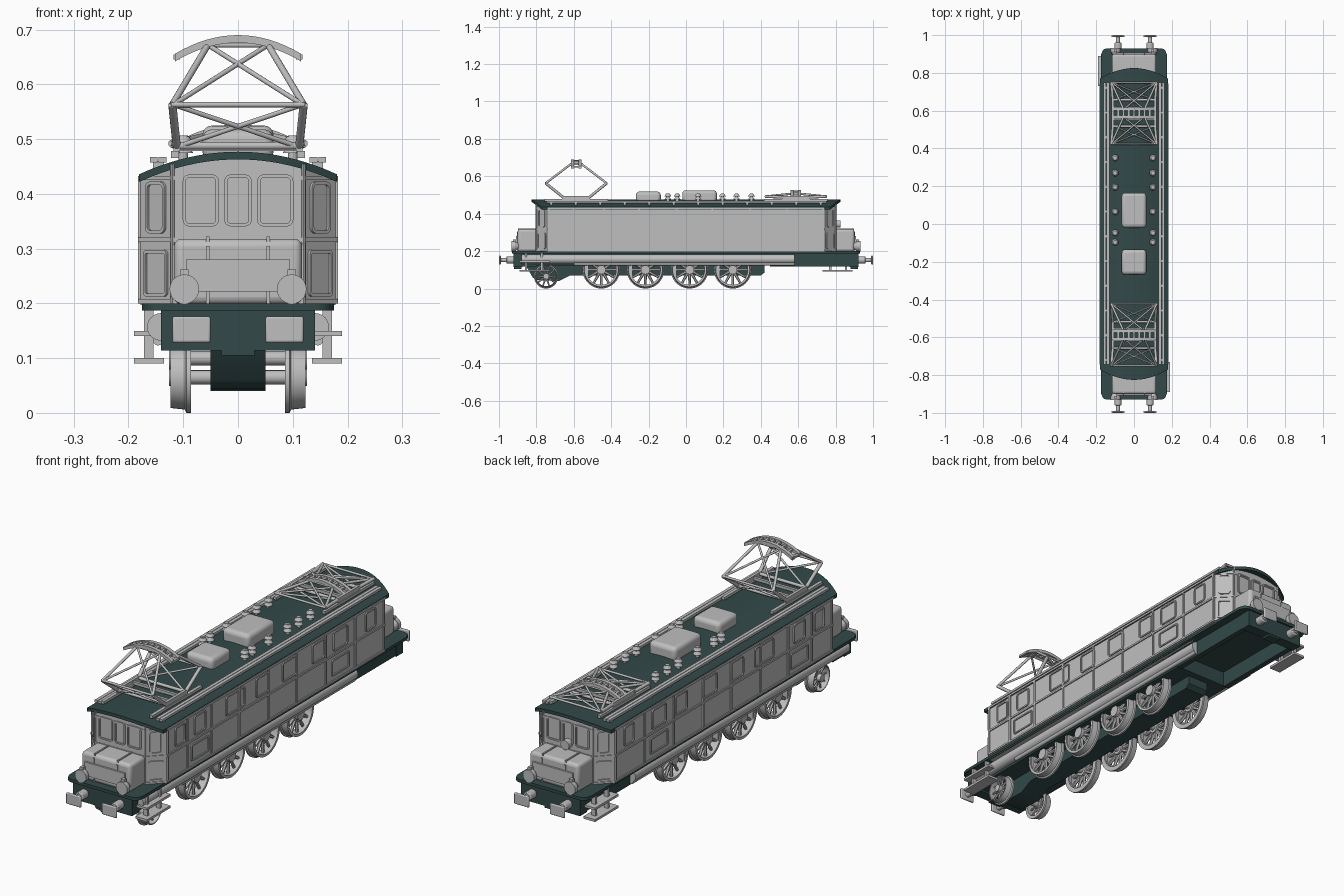
import bpy, bmesh, math
from mathutils import Vector, Matrix

if "Cube" in bpy.data.objects:
    bpy.data.objects.remove(bpy.data.objects["Cube"])


def material(name, col):
    m = bpy.data.materials.new(name)
    m.diffuse_color = (*col, 1)
    m.use_nodes = True
    m.node_tree.nodes["Principled BSDF"].inputs["Base Color"].default_value = m.diffuse_color
    return m


GREY = material("light_grey", (0.52, 0.52, 0.52))
DARK = material("dark_green", (0.032, 0.066, 0.066))


class Part:
    """Collects simple solids into one mesh object."""

    def __init__(self, name, mat):
        self.name, self.mat, self.bm = name, mat, bmesh.new()

    def box(self, lo, hi):
        lo, hi = Vector(lo), Vector(hi)
        s = hi - lo
        m = Matrix.Translation((lo + hi) / 2) @ Matrix.Diagonal((abs(s.x), abs(s.y), abs(s.z), 1))
        bmesh.ops.create_cube(self.bm, size=1, matrix=m)

    def rod(self, p, q, r, r2=None, n=12):
        p, q = Vector(p), Vector(q)
        d = q - p
        m = Matrix.Translation((p + q) / 2) @ d.to_track_quat('Z', 'Y').to_matrix().to_4x4()
        bmesh.ops.create_cone(self.bm, cap_ends=True, segments=n, radius1=r,
                              radius2=r if r2 is None else r2, depth=d.length, matrix=m)

    def ring(self, centre, profile, n=40):
        # closed (x, radius) profile turned about the x axis
        c = Vector(centre)
        loops = []
        for i in range(n):
            a = 2 * math.pi * i / n
            loops.append([self.bm.verts.new(c + Vector((x, r * math.cos(a), r * math.sin(a)))) for x, r in profile])
        k = len(profile)
        for i in range(n):
            A, B = loops[i], loops[(i + 1) % n]
            for j in range(k):
                self.bm.faces.new((A[j], A[(j + 1) % k], B[(j + 1) % k], B[j]))

    def loft(self, xs, yend, zbot, ztop, y0=0):
        # solid swept across x, symmetric about y0
        rows = []
        for x in xs:
            y, b, t = yend(x), zbot(x), ztop(x)
            rows.append([self.bm.verts.new(v) for v in
                         ((x, y0 - y, b), (x, y0 - y, t), (x, y0 + y, t), (x, y0 + y, b))])
        for A, B in zip(rows, rows[1:]):
            for j in range(4):
                self.bm.faces.new((A[j], A[(j + 1) % 4], B[(j + 1) % 4], B[j]))
        self.bm.faces.new(rows[0])
        self.bm.faces.new(rows[-1][::-1])

    def frame(self, centre, w, h, ang, t=0.006, r=0.012, d=0.005):
        # rounded frame on a wall whose outward normal points along angle ang
        n = Vector((math.cos(ang), math.sin(ang), 0))
        u, up, c = Vector((-n.y, n.x, 0)), Vector((0, 0, 1)), Vector(centre)
        loops = []
        for g, o in ((0, -.002), (0, d), (-t, d), (-t, -.002)):
            pts = []
            for k, (sx, sz) in enumerate(((1, 1), (-1, 1), (-1, -1), (1, -1))):
                for s in range(5):
                    a = (k + s / 4) * math.pi / 2
                    pts.append(c + n * o + u * (sx * (w / 2 - r) + (r + g) * math.cos(a))
                               + up * (sz * (h / 2 - r) + (r + g) * math.sin(a)))
            loops.append([self.bm.verts.new(p) for p in pts])
        for A, B in zip(loops, loops[1:]):
            for j in range(20):
                self.bm.faces.new((A[j], A[(j + 1) % 20], B[(j + 1) % 20], B[j]))

    def done(self, bevel=0, seg=2):
        bmesh.ops.recalc_face_normals(self.bm, faces=self.bm.faces)
        me = bpy.data.meshes.new(self.name)
        self.bm.to_mesh(me)
        self.bm.free()
        me.materials.append(self.mat)
        ob = bpy.data.objects.new(self.name, me)
        bpy.context.collection.objects.link(ob)
        if bevel:
            b = ob.modifiers.new("bevel", 'BEVEL')
            b.width, b.segments, b.limit_method = bevel, seg, 'ANGLE'
        bpy.context.view_layer.objects.active = ob
        ob.select_set(True)
        bpy.ops.object.shade_smooth_by_angle(angle=math.radians(35))
        ob.select_set(False)
        return ob


def span(w, n=24, extra=()):
    return sorted([-w + 2 * w * i / n for i in range(n + 1)] + list(extra))


const = lambda v: (lambda x: v)
arch = lambda x: 0.477 - 0.04 * (x / 0.178) ** 2
cab_end = lambda x: 0.80 - max(0, abs(x) - 0.12) * 1.0

# body shell with slanted cab corners, and belts around it
p = Part("body_shell", GREY)
p.loft(span(.178, 24, (-.12, .12)), cab_end, const(.197), lambda x: arch(x) - .01)
p.done()
p = Part("body_belts", GREY)
for z in (.2, .312, .425):
    p.loft([-.183, -.122, .122, .183], lambda x: cab_end(x) + .004, const(z), const(z + .008))
for s in (-1, 1):
    for y in (-.735, -.6, -.437, -.25, -.05, .14, .34, .54, .735):
        p.box((s * .17, y - .004, .2), (s * .183, y + .004, .43))
    for e in (-1, 1):
        p.rod((s * .12, e * .80, .2), (s * .12, e * .80, .455), .004, n=8)
p.done()

# windows and panels
p = Part("window_frames", GREY)
sides = ((-.65, .07), (-.515, .08), (-.275, .13), (-.09, .09), (.095, .1), (.29, .085), (.44, .1), (.645, .07))
for s in (-1, 1):
    ang = 0 if s > 0 else math.pi
    for y, w in sides:
        p.frame((s * .178, y, .372), w, .085, ang)
    for y in (-.515, .44):
        p.frame((s * .178, y, .262), .12, .07, ang, r=.008)
    for e in (-1, 1):
        p.frame((s * .149, e * .771, .375), .05, .095, math.atan2(e, s))
        p.frame((s * .149, e * .771, .255), .06, .085, math.atan2(e, s), r=.008)
        p.frame((s * .068, e * .8, .388), .066, .095, e * math.pi / 2)
for e in (-1, 1):
    p.frame((0, e * .8, .388), .05, .095, e * math.pi / 2)
p.done()

# roof, walkways and roof equipment
p = Part("roof", DARK)
p.loft(span(.181), lambda x: .825 - .055 * (x / .18) ** 2, lambda x: arch(x) - .014, arch)
p.done()
p = Part("roof_walkways", GREY)
for s in (-1, 1):
    for k in range(2):
        x = s * (.131 + .016 * k)
        p.box((x, -.745, .457), (x + s * .014, .75, .467))
    for i in range(12):
        y = -.72 + i * .131
        p.box((s * .135, y - .006, .438), (s * .155, y + .006, .46))
p.done()
p = Part("roof_boxes", GREY)
p.box((-.065, -.02, .46), (.065, .165, .525))
p.box((-.065, -.268, .46), (.065, -.135, .518))
p.done(.018, 4)
p = Part("insulators", GREY)
for s in (-1, 1):
    for y in (-.097, -.047, .065, .195, .27, .35):
        b = Vector((s * .1, y, .455))
        p.rod(b, b + Vector((0, 0, .052)), .009)
        for z in (.02, .038):
            p.rod(b + Vector((0, 0, z)), b + Vector((0, 0, z + .012)), .018, .011, 16)
p.done()


# pantographs: front raised, back lowered
def pantograph(name, y0, knee_z, top_z, bow_z):
    p = Part(name, GREY)
    for s in (-1, 1):
        p.box((s * .122, y0 - .17, .466), (s * .108, y0 + .17, .478))
        p.box((s * .118, y0 - .075, .476), (s * .106, y0 + .075, .496))
        e = s
        p.rod((-.115, y0 + e * .07, .488), (.115, y0 + e * .07, .488), .007)
        p.box((-.115, y0 + e * .03 - .006, .478), (.115, y0 + e * .03 + .006, .49))
        knee, top = y0 + e * .163, y0 + e * .02
        p.rod((-.122, knee, knee_z), (.122, knee, knee_z), .005)
        p.rod((-.06, top, top_z), (.06, top, top_z), .005)
        for t in (-1, 1):
            p.rod((t * .112, y0 + e * .07, .488), (t * .12, knee, knee_z), .0075)
            p.rod((t * .105, y0 + e * .07, .488), (-t * .118, knee, knee_z), .0045)
            p.rod((t * .12, knee, knee_z), (t * .055, top, top_z), .006)
            p.rod((t * .118, knee, knee_z), (-t * .055, top, top_z), .0045)
    bow = lambda x: bow_z - .034 * (x / .115) ** 2
    for e in (-1, 1):
        p.loft(span(.115, 16), const(.008), lambda x: bow(x) - .014, bow, y0 + e * .021)
    for i in range(9):
        x = -.112 + i * .028
        p.box((x - .006, y0 - .025, bow(x) - .012), (x + .006, y0 + .025, bow(x) - .003))
    for t in (-1, 1):
        p.box((t * .05, y0 - .025, top_z - .006), (t * .06, y0 + .025, bow_z - .01))
    p.done()


pantograph("front_pantograph_raised", -.587, .563, .672, .69)
pantograph("back_pantograph_lowered", .587, .492, .507, .527)

# dark underframe
p = Part("underframe", DARK)
plat = lambda x: .93 - .035 + math.sqrt(max(0, .035 ** 2 - max(0, abs(x) - .14) ** 2))
p.loft(span(.175, 40), plat, const(.187), const(.2))
p.box((-.135, -.9, .122), (.135, .45, .19))
for s in (-1, 1):
    p.box((s * .141, s * .875, .114), (-s * .141, s * .922, .19))
    p.box((s * .115, .45, .118), (s * .139, .9, .19))
    p.box((s * .115, -.9, .118), (s * .139, -.8, .19))
    p.box((s * .03, s * .92, .105), (-s * .03, s * .88, .115))
p.done()
p = Part("inner_frame", DARK)
prof = [(-.86, .13), (-.82, .06), (-.8, .045), (-.68, .04), (-.62, .07), (.4, .07), (.42, .085), (.42, .13)]
L, R = [[p.bm.verts.new((x, y, z)) for y, z in prof] for x in (-.05, .05)]
p.bm.faces.new(L)
p.bm.faces.new(R)
for j in range(8):
    k = (j + 1) % 8
    p.bm.faces.new((L[j], L[k], R[k], R[j]))
p.done()

# long side tanks and pipes
p = Part("side_tanks", GREY)
for s in (-1, 1):
    p.rod((s * .141, -.88, .157), (s * .141, .58, .157), .025, n=24)
    p.box((s * .13, -.75, .187), (s * .172, .58, .196))
    p.rod((s * .146, -.6, .132), (s * .146, .58, .132), .009)
p.done()


# spoked wheels with axle
def wheelset(name, y, r, spokes, weight):
    p = Part(name, GREY)
    p.rod((-.1, y, r), (.1, y, r), .013, n=16)
    for s in (-1, 1):
        i, f, o = s * .086, s * .094, s * .123
        p.ring((0, y, r), [(i, r), (f, r), (f + s * .003, r - .006), (o, r - .009), (o, r * .8), (i, r * .8)], 48)
        p.rod((s * .09, y, r), (s * .126, y, r), r * .24, n=20)
        for k in range(spokes):
            a = 2 * math.pi * k / spokes
            d = Vector((0, math.cos(a), math.sin(a)))
            c = Vector((s * .105, y, r))
            p.rod(c + d * r * .15, c + d * r * .83, r * .085, r * .06, 6)
        if weight:  # counterweight segment
            pts = [(math.cos(a), math.sin(a)) for a in [math.radians(145 + 70 * k / 8) for k in range(9)]]
            A, B = [[p.bm.verts.new((x, y + r * .84 * c, r + r * .84 * q)) for c, q in pts]
                    for x in (s * .094, s * .118)]
            p.bm.faces.new(A)
            p.bm.faces.new(B)
            for j in range(9):
                k = (j + 1) % 9
                p.bm.faces.new((A[j], A[k], B[k], B[j]))
    p.done()


for i, y in enumerate((-.453, -.217, .019, .25)):
    wheelset("driving_wheels_%d" % (i + 1), y, .1, 12, True)
wheelset("carrying_wheels", -.748, .065, 10, False)

# end hoods, lamps and buffers at both ends
for e, end in ((-1, "front"), (1, "back")):
    p = Part(end + "_hood", GREY)
    p.box((-.117, e * .78, .198), (.117, e * .9, .318))
    p.done(.014, 3)
    p = Part(end + "_hood_details", GREY)
    p.box((-.095, e * .89, .222), (.095, e * .908, .28))
    for x in (-.055, .055):
        p.box((x - .003, e * .79, .3), (x + .003, e * .897, .322))
        p.box((x - .003, e * .89, .2), (x + .003, e * .904, .305))
    p.done()
    p = Part(end + "_lamps", GREY)
    for x in (-.098, .098):
        p.rod((x, e * .895, .226), (x, e * .915, .226), .016, .026, 24)
        p.rod((x, e * .913, .226), (x, e * .932, .226), .027, n=24)
        p.box((x - .008, e * .91, .198), (x + .008, e * .925, .262))
    if e > 0:
        p.rod((0, .79, .345), (0, .825, .345), .02, n=24)
    p.done()
    p = Part(end + "_buffers", GREY)
    for x in (-.085, .085):
        p.rod((x, e * .915, .152), (x, e * .96, .152), .019, n=20)
        p.rod((x, e * .95, .152), (x, e * .995, .152), .011, n=16)
        p.box((x - .035, e * .99, .128), (x + .035, e * 1.0, .176))
    p.done(.004, 2)
    # boarding steps on diagonally opposite corners
    s = -e
    p = Part(end + "_steps", GREY)
    for z in (.09, .14):
        p.box((s * .135, e * .73, z), (s * .19, e * .89, z + .01))
    for y in (.765, .85):
        p.box((s * .154, e * y, .09), (s * .172, e * (y + .012), .19))
    p.done()
